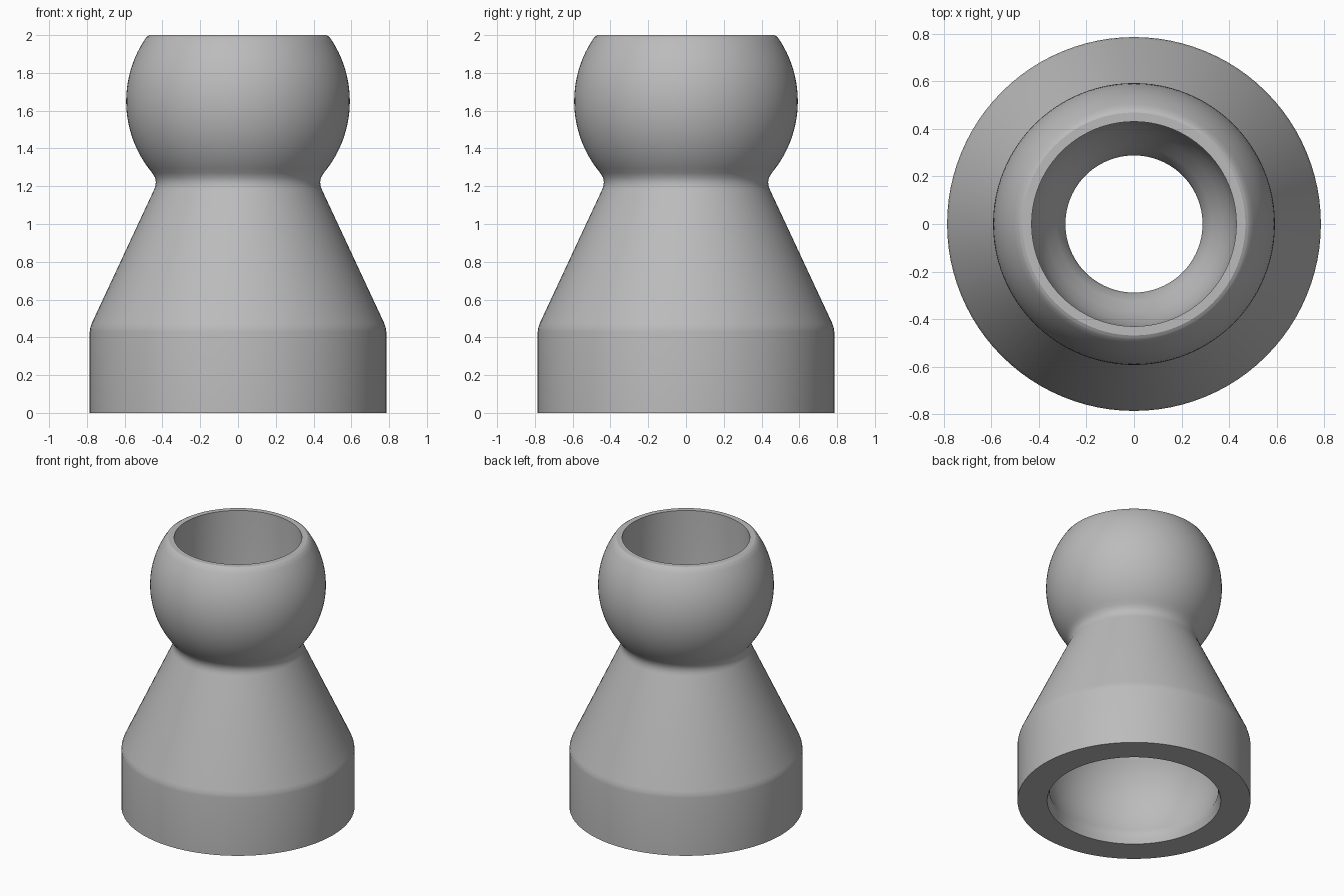
import bpy
import bmesh
from math import sin, cos, radians, pi

cube = bpy.data.objects.get("Cube")
if cube:
    bpy.data.objects.remove(cube, do_unlink=True)

# One plain grey plastic
grey = bpy.data.materials.new("grey plastic")
grey.use_nodes = True
colour = (0.5, 0.5, 0.5, 1)
grey.diffuse_color = colour
grey.node_tree.nodes["Principled BSDF"].inputs["Base Color"].default_value = colour


def arc(radius, centre_z, start, end, steps):
    """Points (r, z) of a sphere section, angles in degrees above its equator."""
    angles = [radians(start + (end - start) * i / steps) for i in range(steps + 1)]
    return [(radius * cos(a), centre_z + radius * sin(a)) for a in angles]


def lathe(name, profile, segments=96):
    """Spin a closed (r, z) profile round the z axis."""
    bm = bmesh.new()
    verts = [bm.verts.new((r, 0, z)) for r, z in profile]
    edges = [bm.edges.new((v, verts[(i + 1) % len(verts)])) for i, v in enumerate(verts)]
    bmesh.ops.spin(bm, geom=verts + edges, axis=(0, 0, 1), cent=(0, 0, 0),
                   angle=2 * pi, steps=segments, use_merge=True)
    bmesh.ops.remove_doubles(bm, verts=bm.verts, dist=0.0005)
    bmesh.ops.recalc_face_normals(bm, faces=bm.faces)
    mesh = bpy.data.meshes.new(name)
    bm.to_mesh(mesh)
    bm.free()
    mesh.materials.append(grey)
    obj = bpy.data.objects.new(name, mesh)
    bpy.context.collection.objects.link(obj)
    bpy.ops.object.select_all(action="DESELECT")
    obj.select_set(True)
    bpy.context.view_layer.objects.active = obj
    bpy.ops.object.shade_smooth_by_angle(angle=radians(30))
    return obj


# Outside: straight collar, rounded shoulder, cone, neck fillet, ball
collar = [(0.785, 0), (0.785, 0.43), (0.782, 0.45), (0.774, 0.475)]
neck = [(0.445, 1.18), (0.437, 1.2), (0.435, 1.222), (0.439, 1.245)]
ball = arc(0.592, 1.65, -40, 35, 24)
rim = [(0.478, 1.994), (0.468, 2), (0.43, 2)]

# Inside: ball bore, narrow throat, tapered passage, ball socket, lip
bore = [(0.43, 1.58), (0.425, 1.5), (0.405, 1.42), (0.37, 1.34),
        (0.325, 1.27), (0.297, 1.22), (0.288, 1.18), (0.29, 1.14)]
socket = arc(0.6, 0.27, 36, -19, 18)
lip = [(0.572, 0.04), (0.585, 0)]

lathe("hose_connector", collar + neck + ball + rim + bore + socket + lip)
